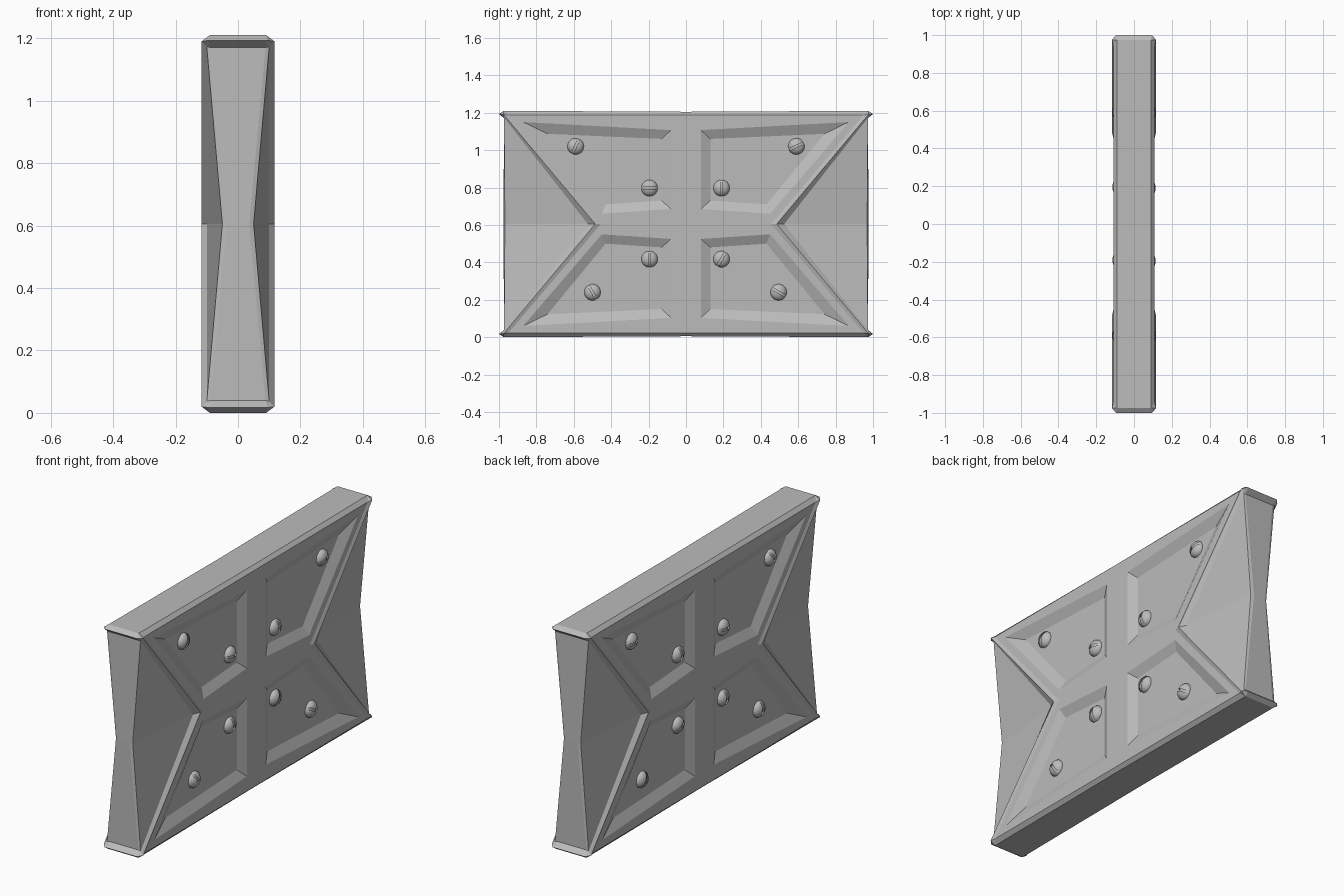
import bpy, bmesh, math
from mathutils import Matrix, Vector

cube = bpy.data.objects.get("Cube")
if cube:
    bpy.data.objects.remove(cube, do_unlink=True)

MID = 0.605     # half height
FLOOR = 0.084   # x of the sunken panel floors


def material(name, rgb):
    m = bpy.data.materials.new(name)
    m.use_nodes = True
    colour = (*rgb, 1)
    m.diffuse_color = colour
    m.node_tree.nodes["Principled BSDF"].inputs["Base Color"].default_value = colour
    return m


grey = material("plain grey", (0.5, 0.5, 0.5))


def add_object(name, bm):
    mesh = bpy.data.meshes.new(name)
    bm.to_mesh(mesh)
    bm.free()
    mesh.materials.append(grey)
    obj = bpy.data.objects.new(name, mesh)
    bpy.context.collection.objects.link(obj)
    return obj


# Body: one eighth of the plate, mirrored on all axes
points = {
    # raised plate
    "centre": (0.109, 0, 0), "waist": (0.109, 0.455, 0),
    "corner": (0.109, 0.95, 0.583), "crown": (0.109, 0, 0.583),
    # sunken panel rim and floor
    "rim_a": (0.109, 0.87, 0.545), "rim_b": (0.109, 0.08, 0.502),
    "rim_c": (0.109, 0.08, 0.08), "rim_d": (0.109, 0.45, 0.055),
    "floor_a": (FLOOR, 0.74, 0.482), "floor_b": (FLOOR, 0.13, 0.455),
    "floor_c": (FLOOR, 0.13, 0.125), "floor_d": (FLOOR, 0.43, 0.105),
    # diagonal ridge and its outer step
    "ridge": (0.117, 0.485, 0), "ridge_end": (0.117, 0.975, 0.585),
    "step": (0.1, 0.525, 0), "step_end": (0.1, 0.973, 0.568),
    # top face and corner bar
    "top": (0.09, 0, 0.6), "top_end": (0.09, 0.975, 0.605),
    "top_mid": (0, 0, 0.6), "top_end_mid": (0, 0.975, 0.605),
    "tip": (0.095, 1, 0.588), "tip_mid": (0, 1, 0.588),
    "bar": (0.088, 0.972, 0.565), "bar_mid": (0, 0.972, 0.565),
    # pinched end wall
    "pinch": (0.05, 0.968, 0), "end": (0.036, 0.977, 0), "end_mid": (0, 0.977, 0),
}
faces = [
    "centre waist rim_d rim_c", "waist corner rim_a rim_d",
    "corner crown rim_b rim_a", "crown centre rim_c rim_b",
    "floor_a floor_b floor_c floor_d",
    "rim_a rim_b floor_b floor_a", "rim_b rim_c floor_c floor_b",
    "rim_c rim_d floor_d floor_c", "rim_d rim_a floor_a floor_d",
    "waist ridge ridge_end corner", "ridge step step_end ridge_end",
    "crown corner top_end top", "corner ridge_end top_end",
    "top top_end top_end_mid top_mid",
    "top_end_mid top_end tip tip_mid", "top_end ridge_end tip",
    "tip_mid tip bar bar_mid", "tip ridge_end step_end bar",
    "step_end step pinch", "bar step_end pinch end", "bar_mid bar end end_mid",
]
bm = bmesh.new()
verts = {name: bm.verts.new(co) for name, co in points.items()}
for face in faces:
    f = bm.faces.new([verts[name] for name in face.split()])
    f.normal_update()
    if f.normal.dot(Vector((1, 1, 0.5))) < 0:
        f.normal_flip()
body = add_object("plate_body", bm)
body.location.z = MID
mirror = body.modifiers.new("mirror", "MIRROR")
mirror.use_axis = (True, True, True)
mirror.merge_threshold = 0.0005


# Slotted dome screws
def screw(name, side, y, z, degrees):
    bm = bmesh.new()
    for half in (-1, 1, 0):
        part = bmesh.new()
        bmesh.ops.create_uvsphere(part, u_segments=24, v_segments=12, radius=1)
        scale = (0.044, 0.044, 0.032) if half else (0.042, 0.042, 0.02)
        bmesh.ops.scale(part, vec=scale, verts=part.verts)
        planes = [((0, 0, 0), (0, 0, 1))]
        if half:
            planes.append(((0, half * 0.006, 0), (0, half, 0)))
        for co, no in planes:
            cut = bmesh.ops.bisect_plane(part, geom=part.verts[:] + part.edges[:] + part.faces[:],
                                         plane_co=co, plane_no=no, clear_inner=True)
            edges = [e for e in cut["geom_cut"] if isinstance(e, bmesh.types.BMEdge)]
            bmesh.ops.edgeloop_fill(part, edges=edges)
        bmesh.ops.recalc_face_normals(part, faces=part.faces)
        temp = bpy.data.meshes.new("temp")
        part.to_mesh(temp)
        part.free()
        bm.from_mesh(temp)
        bpy.data.meshes.remove(temp)
    # local x runs along the slot, local z points out of the plate
    axes = Matrix(((0, 0, 1), (1, 0, 0), (0, 1, 0))).to_4x4()
    turn = Matrix.Rotation(math.radians(degrees), 4, "Z")
    flip = Matrix.Rotation(0 if side > 0 else math.pi, 4, "Z")
    bm.transform(flip @ Matrix.Translation((FLOOR - 0.001, y, z)) @ axes @ turn)
    obj = add_object(name, bm)
    bpy.ops.object.select_all(action="DESELECT")
    obj.select_set(True)
    bpy.context.view_layer.objects.active = obj
    bpy.ops.object.shade_smooth_by_angle(angle=math.radians(35))


spots = [(-0.59, 1.02), (-0.195, 0.797), (0.19, 0.797), (0.59, 1.02),
         (-0.5, 0.24), (-0.195, 0.417), (0.19, 0.417), (0.495, 0.24)]
slots = {"right": (1, (65, 0, 90, 25, 120, 90, 60, -30)),
         "left": (-1, (10, 90, 0, 120, 60, 30, 90, 85))}
for label, (side, angles) in slots.items():
    for i, ((y, z), angle) in enumerate(zip(spots, angles)):
        screw(f"{label}_screw_{i + 1}", side, y, z, angle)
